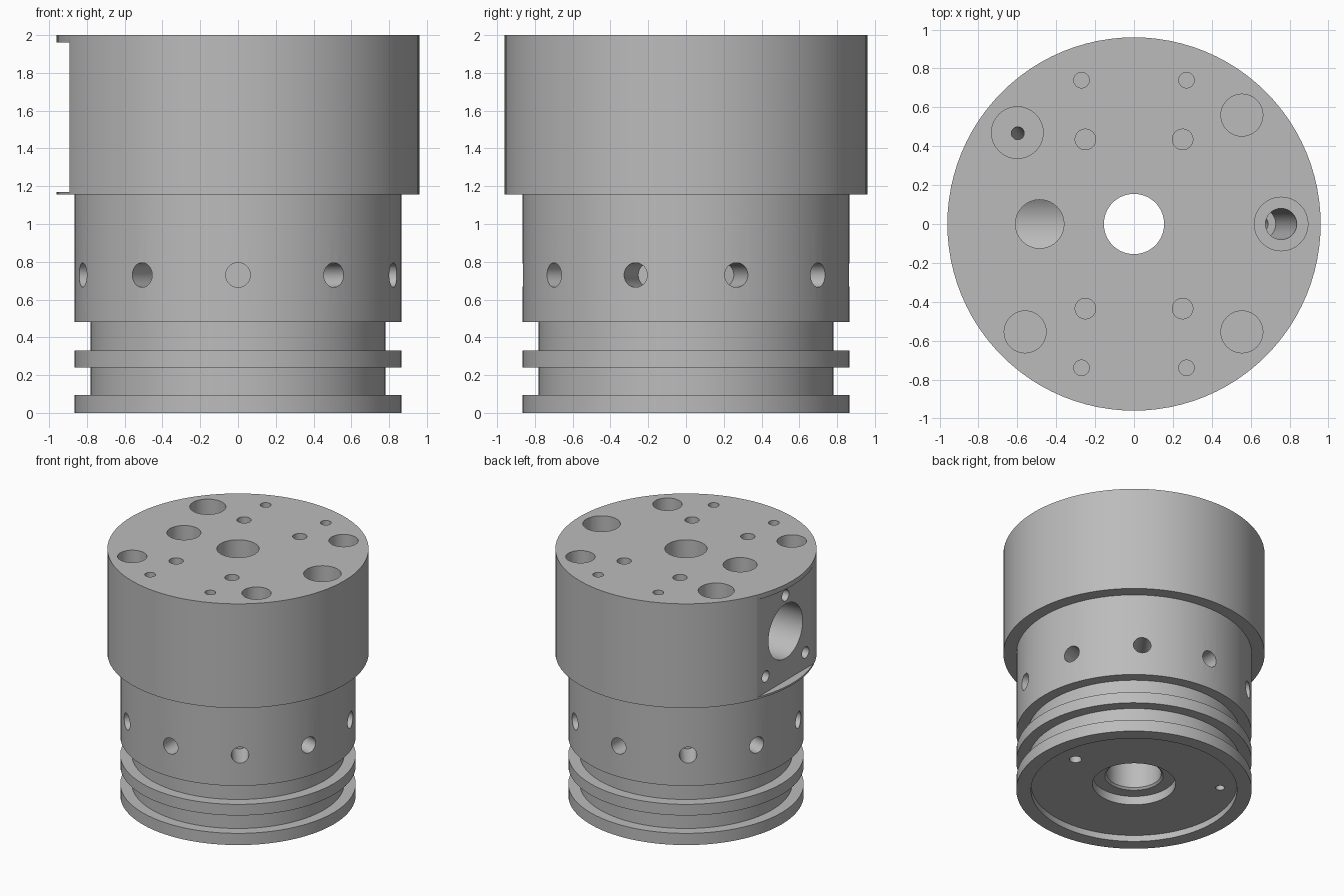
import bpy
import bmesh
import math
from mathutils import Vector

cube = bpy.data.objects.get("Cube")
if cube:
    bpy.data.objects.remove(cube, do_unlink=True)

# One plain metal colour
metal = bpy.data.materials.new("grey_metal")
metal.use_nodes = True
GREY = (0.5, 0.5, 0.5, 1)
metal.diffuse_color = GREY
metal.node_tree.nodes["Principled BSDF"].inputs["Base Color"].default_value = GREY


def make_object(name, bm):
    mesh = bpy.data.meshes.new(name)
    bmesh.ops.recalc_face_normals(bm, faces=bm.faces)
    bm.to_mesh(mesh)
    bm.free()
    mesh.materials.append(metal)
    obj = bpy.data.objects.new(name, mesh)
    bpy.context.collection.objects.link(obj)
    return obj


def lathe(name, profile, steps=96):
    bm = bmesh.new()
    verts = [bm.verts.new((r, 0, z)) for r, z in profile]
    edges = [bm.edges.new((v, verts[i - 1])) for i, v in enumerate(verts)]
    bmesh.ops.spin(bm, geom=verts + edges, cent=(0, 0, 0), axis=(0, 0, 1),
                   angle=math.tau, steps=steps, use_merge=True)
    bmesh.ops.remove_doubles(bm, verts=bm.verts, dist=1e-4)
    return make_object(name, bm)


# Stepped body with ring grooves, recessed underside and central bore
body = lathe("valve_body", [
    (0.155, 2), (0.96, 2), (0.96, 1.155), (0.865, 1.155), (0.865, 0.48),
    (0.78, 0.48), (0.78, 0.33), (0.865, 0.33), (0.865, 0.24), (0.78, 0.24),
    (0.78, 0.095), (0.865, 0.095), (0.865, 0), (0.757, 0), (0.757, 0.05),
    (0.305, 0.05), (0.305, 0.12), (0.215, 0.12), (0.2, 0.135),
    (0.2, 0.6), (0.155, 0.6)])


def cut(cutter):
    mod = body.modifiers.new("cut", "BOOLEAN")
    mod.object = cutter
    mod.solver = "EXACT"
    bpy.context.view_layer.objects.active = body
    bpy.ops.object.modifier_apply(modifier=mod.name)
    bpy.data.objects.remove(cutter, do_unlink=True)


def drill(start, end, radius, sides=32):
    start, end = Vector(start), Vector(end)
    axis = end - start
    bm = bmesh.new()
    bmesh.ops.create_cone(bm, cap_ends=True, segments=sides, radius1=radius,
                          radius2=radius, depth=axis.length)
    turn = axis.to_track_quat("Z", "Y").to_matrix()
    bmesh.ops.rotate(bm, verts=bm.verts, matrix=turn)
    bmesh.ops.translate(bm, verts=bm.verts, vec=(start + end) / 2)
    cut(make_object("drill_cutter", bm))


# Flat pad milled into the side
bm = bmesh.new()
bmesh.ops.create_cube(bm, size=1)
bmesh.ops.scale(bm, verts=bm.verts, vec=(0.4, 1.2, 0.79))
bmesh.ops.translate(bm, verts=bm.verts, vec=(-1.093, 0, 1.565))
cut(make_object("pad_cutter", bm))

# Side port with three bolt holes around it
drill((-1.1, 0, 1.57), (-0.3, 0, 1.57), 0.22, 48)
for y, z in ((0, 1.86), (-0.255, 1.3), (0.255, 1.3)):
    drill((-1.1, y, z), (-0.68, y, z), 0.045, 24)

# Top hole pattern: x, y, radius, depth
top_holes = [(-0.485, 0, 0.125, 0.45), (0.757, 0, 0.138, 0.3),
             (-0.6, 0.47, 0.133, 0.3), (0.555, 0.56, 0.108, 0.45),
             (0.555, -0.555, 0.108, 0.45), (-0.56, -0.555, 0.108, 0.45)]
for sx in (-1, 1):
    for sy in (-1, 1):
        top_holes += [(sx * 0.27, sy * 0.74, 0.04, 0.3),
                      (sx * 0.25, sy * 0.435, 0.053, 0.3)]
for x, y, radius, depth in top_holes:
    drill((x, y, 2.1), (x, y, 2 - depth), radius)

# Slanted passages running down to the underside
drill((0.763, 0, 1.75), (0.65, 0, 0.85), 0.08)
drill((0.65, 0, 0.9), (0.557, 0, 0.02), 0.045, 24)
drill((-0.6, 0.47, 1.75), (-0.52, 0.36, 0.02), 0.033, 24)

# Ring of ten radial ports
for i in range(10):
    a = math.radians(36 * i)
    d = Vector((math.sin(a), -math.cos(a), 0))
    up = Vector((0, 0, 0.73))
    drill(d * 1.0 + up, d * 0.62 + up, 0.065, 24)

# Smooth round walls, crisp rims
bpy.ops.object.select_all(action="DESELECT")
body.select_set(True)
bpy.context.view_layer.objects.active = body
bpy.ops.object.shade_smooth_by_angle(angle=math.radians(30))
